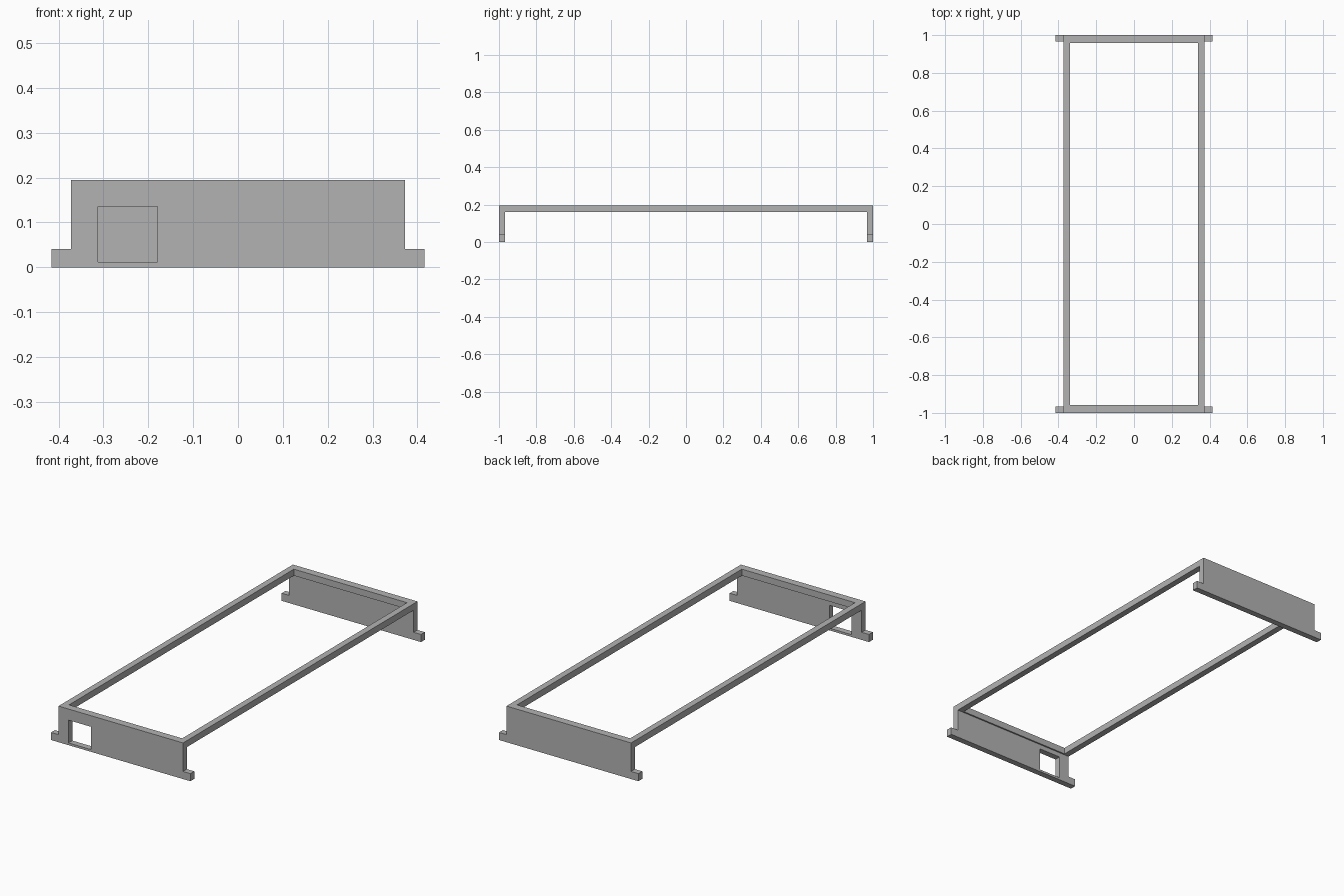
import bpy, bmesh
from mathutils import Vector

cube = bpy.data.objects.get("Cube")
if cube:
    bpy.data.objects.remove(cube, do_unlink=True)

# Main dimensions
HALF_W, HALF_L, TOP = 0.372, 1.0, 0.195
TAB_X, TAB_Z = 0.416, 0.041
PANEL_T, RAIL_X, RAIL_Y, RAIL_Z = 0.033, 0.034, 0.041, 0.16

grey = bpy.data.materials.new("plain_grey")
grey.use_nodes = True
colour = (0.45, 0.45, 0.45, 1)
grey.diffuse_color = colour
grey.node_tree.nodes["Principled BSDF"].inputs["Base Color"].default_value = colour


def extrude_profile(name, points, depth):
    """Close a planar outline and extrude it along depth."""
    bm = bmesh.new()
    face = bm.faces.new([bm.verts.new(p) for p in points])
    moved = bmesh.ops.extrude_face_region(bm, geom=[face])["geom"]
    verts = [v for v in moved if isinstance(v, bmesh.types.BMVert)]
    bmesh.ops.translate(bm, verts=verts, vec=Vector(depth))
    bmesh.ops.recalc_face_normals(bm, faces=bm.faces)
    mesh = bpy.data.meshes.new(name)
    bm.to_mesh(mesh)
    bm.free()
    mesh.materials.append(grey)
    obj = bpy.data.objects.new(name, mesh)
    bpy.context.collection.objects.link(obj)
    return obj


def box(name, lo, hi):
    (x0, y0, z0), (x1, y1, z1) = lo, hi
    outline = [(x0, y0, z0), (x1, y0, z0), (x1, y1, z0), (x0, y1, z0)]
    return extrude_profile(name, outline, (0, 0, z1 - z0))


def combine(target, other, operation):
    """Apply a boolean and remove the helper part."""
    mod = target.modifiers.new("join", "BOOLEAN")
    mod.operation, mod.solver, mod.object = operation, "EXACT", other
    bpy.context.view_layer.objects.active = target
    bpy.ops.object.modifier_apply(modifier=mod.name)
    bpy.data.objects.remove(other, do_unlink=True)


# Rectangular top frame with an open middle
frame = box("support_frame", (-HALF_W, -HALF_L, RAIL_Z), (HALF_W, HALF_L, TOP))
ix, iy = HALF_W - RAIL_X, HALF_L - RAIL_Y
combine(frame, box("opening", (-ix, -iy, 0), (ix, iy, 1)), "DIFFERENCE")

# Upright end panels with a foot tab at each lower corner
half = [(TAB_X, 0), (TAB_X, TAB_Z), (HALF_W, TAB_Z), (HALF_W, TOP)]
outline = half + [(-x, z) for x, z in reversed(half)]
for name, y in (("front_panel", -HALF_L), ("back_panel", HALF_L - PANEL_T)):
    panel = extrude_profile(name, [(x, y, z) for x, z in outline], (0, PANEL_T, 0))
    combine(frame, panel, "UNION")

# Window through the front panel
window = box("window", (-0.312, -1.1, 0.012), (-0.179, -0.9, 0.135))
combine(frame, window, "DIFFERENCE")

# Merge flat regions into clean faces
bm = bmesh.new()
bm.from_mesh(frame.data)
bmesh.ops.remove_doubles(bm, verts=bm.verts, dist=0.0001)
bmesh.ops.dissolve_limit(bm, angle_limit=0.01, verts=bm.verts, edges=bm.edges)
bm.to_mesh(frame.data)
bm.free()
